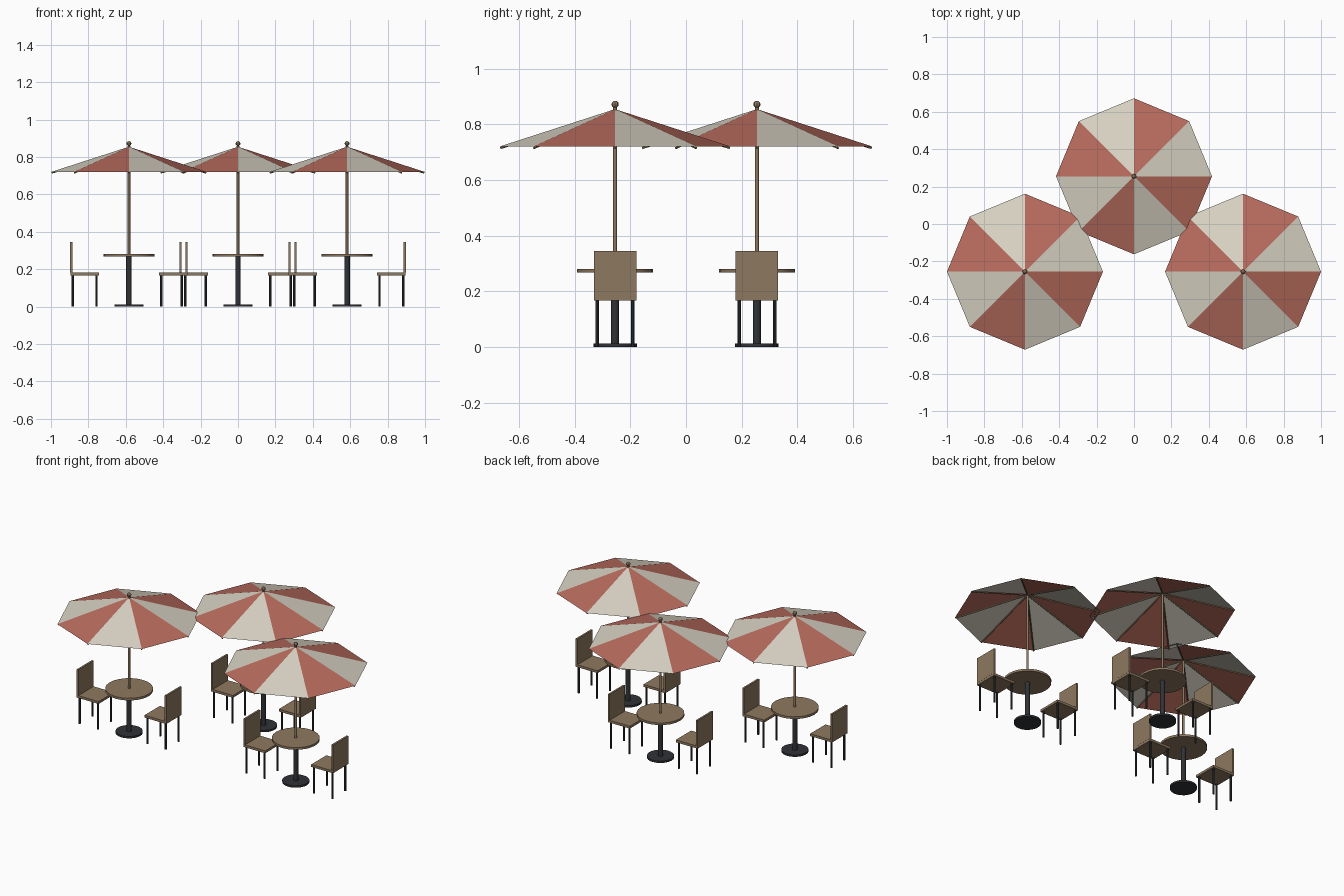
import bpy
import math
from mathutils import Vector

cube = bpy.data.objects.get("Cube")
if cube:
    bpy.data.objects.remove(cube, do_unlink=True)


def material(name, r, g, b):
    mat = bpy.data.materials.new(name)
    mat.use_nodes = True
    mat.diffuse_color = (r, g, b, 1)
    mat.node_tree.nodes["Principled BSDF"].inputs["Base Color"].default_value = (r, g, b, 1)
    return mat


wood = material("brown wood", 0.27, 0.19, 0.115)
metal = material("dark metal", 0.03, 0.032, 0.036)
cream = material("cream fabric", 0.68, 0.64, 0.54)
red = material("faded red fabric", 0.48, 0.15, 0.11)


def finish(name, mat, smooth=False):
    obj = bpy.context.object
    obj.name = name
    obj.data.materials.append(mat)
    if smooth:
        bpy.ops.object.shade_smooth_by_angle(angle=math.radians(40))
    return obj


def box(name, center, size, mat):
    bpy.ops.mesh.primitive_cube_add(size=1, location=center)
    obj = finish(name, mat)
    obj.scale = size
    return obj


def rod(name, start, end, radius, mat, sides=16):
    start, end = Vector(start), Vector(end)
    axis = end - start
    bpy.ops.mesh.primitive_cylinder_add(vertices=sides, radius=radius, depth=axis.length,
                                        location=(start + end) / 2)
    obj = finish(name, mat, sides > 8)
    obj.rotation_euler = axis.to_track_quat("Z", "Y").to_euler()
    return obj


RADIUS, RIM_Z, APEX_Z, PANELS = 0.417, 0.72, 0.855, 8


def canopy(x, y):
    # Open pyramid of alternating fabric panels
    step = math.tau / PANELS
    verts = [(0, 0, APEX_Z)] + [(RADIUS * math.cos(i * step), RADIUS * math.sin(i * step), RIM_Z)
                                for i in range(PANELS)]
    faces = [(0, i + 1, (i + 1) % PANELS + 1) for i in range(PANELS)]
    mesh = bpy.data.meshes.new("canopy")
    mesh.from_pydata(verts, [], faces)
    mesh.materials.append(cream)
    mesh.materials.append(red)
    for i, face in enumerate(mesh.polygons):
        face.material_index = i % 2
    obj = bpy.data.objects.new("canopy", mesh)
    obj.location = (x, y, 0)
    bpy.context.collection.objects.link(obj)

    # Ribs under each seam
    for i in range(PANELS):
        c, s = math.cos(i * step), math.sin(i * step)
        rod("canopy_rib", (x, y, APEX_Z - 0.008),
            (x + c * (RADIUS - 0.004), y + s * (RADIUS - 0.004), RIM_Z - 0.005), 0.004, wood, 6)


def parasol(x, y):
    canopy(x, y)
    rod("parasol_pole", (x, y, 0.26), (x, y, 0.86), 0.007, wood, 12)
    bpy.ops.mesh.primitive_uv_sphere_add(segments=8, ring_count=6, radius=0.013,
                                         location=(x, y, 0.872))
    finish("parasol_finial", wood)


def table(x, y):
    rod("table_foot", (x, y, 0), (x, y, 0.012), 0.078, metal, 24)
    rod("table_column", (x, y, 0.01), (x, y, 0.268), 0.0145, metal, 12)
    rod("table_top", (x, y, 0.267), (x, y, 0.281), 0.137, wood, 24)


def chair(x, y, side):
    # side gives the direction of the backrest along x
    box("chair_seat", (x, y, 0.175), (0.153, 0.153, 0.015), wood)
    box("chair_back", (x + side * 0.071, y, 0.264), (0.012, 0.153, 0.163), wood)
    for dx in (-1, 1):
        for dy in (-1, 1):
            px, py = x + dx * 0.064, y + dy * 0.064
            rod("chair_leg", (px, py, 0), (px, py, 0.17), 0.006, metal, 8)


# Three dining sets, each with two facing chairs
for x, y in ((-0.583, -0.255), (0.583, -0.255), (0, 0.255)):
    table(x, y)
    parasol(x, y)
    for side in (-1, 1):
        chair(x + side * 0.237, y, side)
